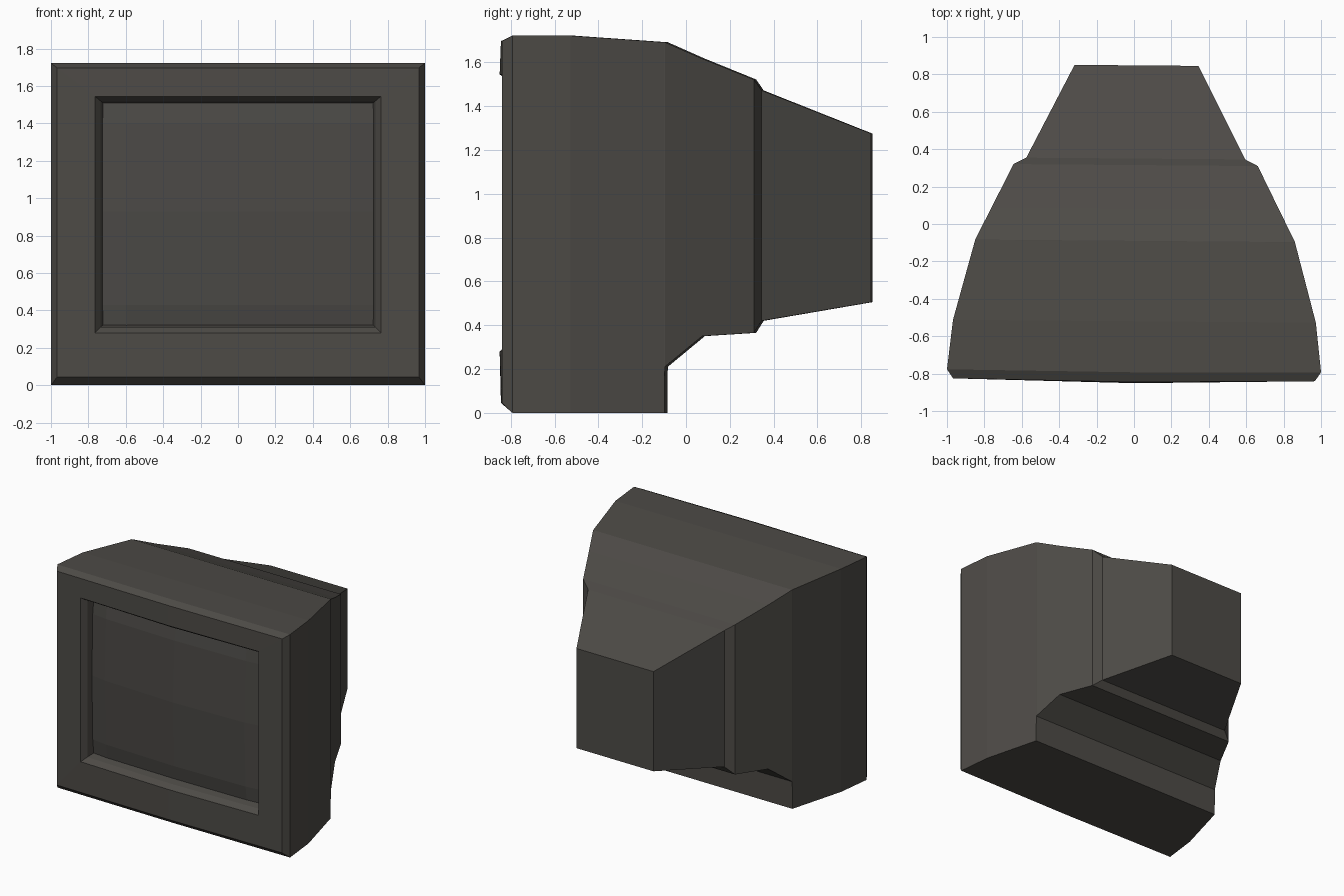
import bpy, bmesh
from mathutils import Matrix

if "Cube" in bpy.data.objects:
    bpy.data.objects.remove(bpy.data.objects["Cube"])

TURN = Matrix.Translation((0.0064, 0, 0)) @ Matrix.Rotation(-0.008, 4, 'Z')


def material(name, color):
    m = bpy.data.materials.new(name)
    m.diffuse_color = (*color, 1)
    m.use_nodes = True
    m.node_tree.nodes["Principled BSDF"].inputs["Base Color"].default_value = m.diffuse_color
    return m


def finish(bm, name, mat):
    bmesh.ops.transform(bm, matrix=TURN, verts=bm.verts)
    me = bpy.data.meshes.new(name)
    bm.to_mesh(me)
    bm.free()
    me.materials.append(mat)
    ob = bpy.data.objects.new(name, me)
    bpy.context.collection.objects.link(ob)
    return ob


def ring(bm, y, w, zb, zt, bulge=0.0):
    # rectangle with a middle column that can bow towards the viewer
    pts = [(-w, y, zb), (0, y - bulge, zb), (w, y, zb),
           (w, y, zt), (0, y - bulge, zt), (-w, y, zt)]
    return [bm.verts.new(p) for p in pts]


# Housing: stations (y, half width, bottom, top, bow), from inside the opening
# out over the bezel and back to the rear of the tube cover
stations = [
    (-0.735, 0.722, 0.322, 1.508, 0.02),
    (-0.795, 0.735, 0.310, 1.520, 0.02),
    (-0.833, 0.765, 0.280, 1.545, 0.018),
    (-0.833, 0.967, 0.045, 1.697, 0.012),
    (-0.785, 1.000, 0.000, 1.722, 0.008),
    (-0.520, 0.970, 0.000, 1.722, 0),
    (-0.092, 0.855, 0.000, 1.692, 0),
    (-0.090, 0.855, 0.210, 1.692, 0),
    (0.080, 0.770, 0.350, 1.617, 0),
    (0.315, 0.653, 0.365, 1.522, 0),
    (0.350, 0.585, 0.420, 1.472, 0),
    (0.848, 0.331, 0.505, 1.275, 0),
]
bm = bmesh.new()
rings = [ring(bm, *s) for s in stations]
for a, b in zip(rings, rings[1:]):
    for i in range(6):
        j = (i + 1) % 6
        bm.faces.new((a[i], a[j], b[j], b[i]))
bm.faces.new(rings[-1])
bmesh.ops.recalc_face_normals(bm, faces=bm.faces)
# the opening is not closed, so make sure the rear panel faces backwards
bm.normal_update()
if max(bm.faces, key=lambda f: f.calc_center_median().y).normal.y < 0:
    bmesh.ops.reverse_faces(bm, faces=bm.faces)
finish(bm, "housing", material("casing", (0.075, 0.07, 0.062)))

# Screen: coarse domed glass
xs = (-0.724, -0.6, 0, 0.6, 0.724)
zs = (0.32, 0.43, 0.93, 1.40, 1.51)
bow = (0, 0.5, 1, 0.5, 0)
bm = bmesh.new()
grid = [[bm.verts.new((x, -0.735 - 0.02 * bx - 0.02 * bz - 0.02 * bx * bz, z))
         for x, bx in zip(xs, bow)] for z, bz in zip(zs, bow)]
for r in range(4):
    for c in range(4):
        bm.faces.new((grid[r][c], grid[r][c + 1], grid[r + 1][c + 1], grid[r + 1][c]))
finish(bm, "screen", material("glass", (0.07, 0.066, 0.06)))
